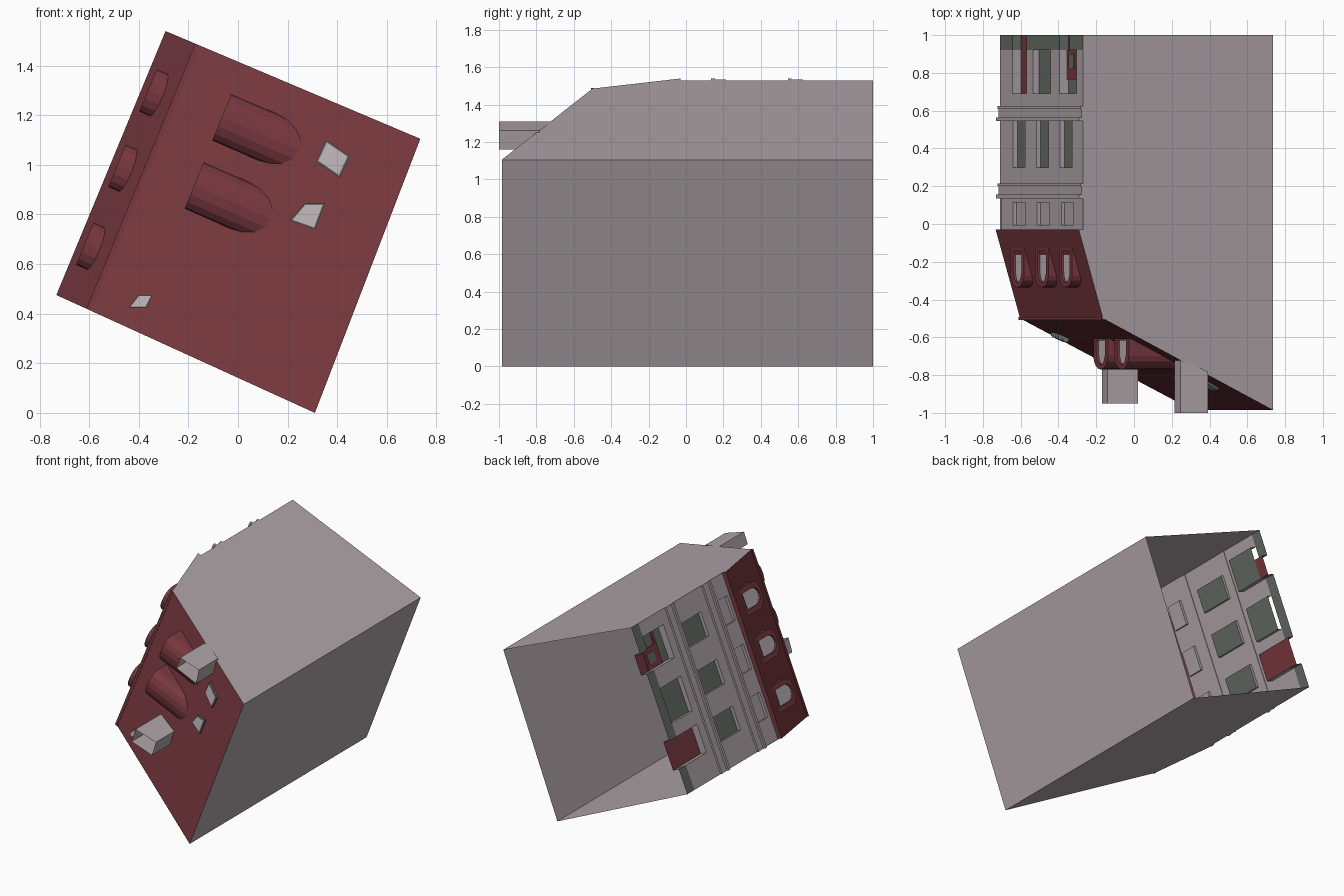
import bpy, bmesh, math
from mathutils import Vector

if "Cube" in bpy.data.objects:
    bpy.data.objects.remove(bpy.data.objects["Cube"])


def mat(name, rgb):
    m = bpy.data.materials.new(name)
    m.diffuse_color = (*rgb, 1)
    m.use_nodes = True
    m.node_tree.nodes["Principled BSDF"].inputs["Base Color"].default_value = m.diffuse_color
    return m


MATS = [mat("pale_stone", (.43, .37, .39)), mat("dark_red", (.19, .04, .05)),
        mat("grey_green", (.13, .15, .13)), mat("pale_glass", (.50, .45, .47))]
STONE, RED, GREEN, PALE = range(4)

# Footprint corners in x,z: the house lies with its street level at y = +1
A, B = Vector((-.71, .465)), Vector((-.27, 1.53))
C, D = Vector((.735, 1.105)), Vector((.31, 0))


def P(u, s, h):
    """u along the facade, s depth into the house, h height above street."""
    q = A.lerp(D, s).lerp(B.lerp(C, s), u)
    return (q.x, 1 - h, q.y)


EAVE, BREAK, TOP = (-.022, 1.03), (.105, 1.5), (1, 1.985)


def roof_s(h):
    (s0, h0), (s1, h1) = (EAVE, BREAK) if h < 1.5 else (BREAK, TOP)
    return s0 + (h - h0) / (h1 - h0) * (s1 - s0)


def roof_h(x, z):
    dx, dz = x - A.x, z - A.y
    u = (.39 * dx + .92 * dz) / 1.15
    s = (.92 * dx - .39 * dz) / (1.12 - .03 * u)
    return 1.5 + (s - .105) / .895 * .485


def build(name, faces):
    """faces: list of (material, [points])."""
    bm = bmesh.new()
    for m, pts in faces:
        bm.faces.new([bm.verts.new(p) for p in pts]).material_index = m
    bmesh.ops.remove_doubles(bm, verts=bm.verts, dist=1e-4)
    bmesh.ops.recalc_face_normals(bm, faces=bm.faces)
    me = bpy.data.meshes.new(name)
    bm.to_mesh(me)
    bm.free()
    for m in MATS:
        me.materials.append(m)
    ob = bpy.data.objects.new(name, me)
    bpy.context.collection.objects.link(ob)
    return ob


def panel(u0, u1, h0, h1, s):
    return [P(u0, s, h0), P(u1, s, h0), P(u1, s, h1), P(u0, s, h1)]


def box(name, m, u0, u1, s0, s1, h0, h1):
    f = [(m, panel(u0, u1, h0, h1, s)) for s in (s0, s1)]
    f += [(m, [P(u, s0, h0), P(u, s1, h0), P(u, s1, h1), P(u, s0, h1)]) for u in (u0, u1)]
    f += [(m, [P(u0, s0, h), P(u1, s0, h), P(u1, s1, h), P(u0, s1, h)]) for h in (h0, h1)]
    return build(name, f)


def storey(name, m, h0, h1, s, openings):
    """Wall strip with recessed openings (u0, u1, ha, hb, depth, material)."""
    f, last = [], 0
    for u0, u1, ha, hb, d, pane in openings:
        f.append((m, panel(last, u0, h0, h1, s)))
        f.append((pane, panel(u0, u1, ha, hb, s + d)))
        for u in (u0, u1):
            f.append((m, [P(u, s, ha), P(u, s + d, ha), P(u, s + d, hb), P(u, s, hb)]))
        for h, edge in ((ha, h0), (hb, h1)):
            if h != edge:
                f.append((m, panel(u0, u1, h, edge, s)))
                f.append((m, [P(u0, s, h), P(u1, s, h), P(u1, s + d, h), P(u0, s + d, h)]))
        last = u1
    f.append((m, panel(last, 1, h0, h1, s)))
    build(name, f)


# Facade storeys
storey("plinth", GREEN, 0, .08, 0, [(.15, .32, 0, .08, .045, RED), (.72, .84, 0, .08, .045, RED)])
storey("ground_floor", STONE, .08, .38, 0,
       [(.15, .32, .08, .31, .045, RED), (.40, .61, .08, .31, .03, GREEN),
        (.72, .92, .08, .31, .045, GREEN)])
storey("middle_floor", STONE, .38, .83, 0,
       [(u, u + .145, .445, .70, .022, GREEN) for u in (.16, .44, .725)])
storey("upper_floor", STONE, .83, 1.03, .008,
       [(u, u + .15, .885, 1.005, .018, STONE) for u in (.14, .43, .72)])

# Shop door pieces
box("side_door", RED, .72, .84, .038, .044, .08, .21)
box("side_door_glass", GREEN, .75, .81, .033, .038, .10, .18)
box("shop_transom", RED, .72, .92, .038, .044, .21, .235)

# Cornices: a flat band between two projecting mouldings
for i, h in enumerate((.375, .785)):
    box(f"cornice_band_{i}", STONE, 0, 1, -.007, .004, h, h + .075)
    box(f"cornice_lower_{i}", STONE, 0, 1, -.012, .004, h, h + .015)
    box(f"cornice_upper_{i}", STONE, 0, 1, -.02, .004, h + .06, h + .08)

# Side and back walls, open at street level
profile = [(0, 0), (1, 0), TOP, BREAK, EAVE, (0, 1.03)]
build("house_walls", [(STONE, [P(u, s, h) for s, h in profile]) for u in (0, 1)]
      + [(STONE, panel(0, 1, 0, TOP[1], 1))])

# Mansard and main roof with eave and ridge trims
slope = [(.008, 1.03), EAVE, BREAK, TOP]
build("roof", [(RED, [P(0, *a), P(1, *a), P(1, *b), P(0, *b)]) for a, b in zip(slope, slope[1:])])
box("roof_break_trim", RED, 0, 1, .097, .115, 1.492, 1.508)


def dormer(name, uc, w, sf, h0, h1, rise):
    def arch(k, base, top):
        pts = [(uc - w * k, base)]
        pts += [(uc - w * k * math.cos(math.pi * i / 8), top - rise + rise * math.sin(math.pi * i / 8))
                for i in range(9)]
        return pts + [(uc + w * k, base)]
    out = arch(1, h0, h1)
    inn = arch(.62, h0 + .012, h1 - .025)
    n, f = len(out), []
    for i in range(n):
        a, b, c, d = out[i], out[(i + 1) % n], inn[(i + 1) % n], inn[i]
        fr = lambda p, s: P(p[0], s, p[1])
        f.append((RED, [fr(a, sf), fr(b, sf), fr(c, sf), fr(d, sf)]))
        f.append((RED, [fr(d, sf), fr(c, sf), fr(c, sf + .012), fr(d, sf + .012)]))
        if i < n - 1:
            ra, rb = (max(roof_s(p[1]), sf + .001) for p in (a, b))
            f.append((RED, [fr(a, sf), fr(b, sf), fr(b, rb), fr(a, ra)]))
    f.append((PALE, [P(u, sf + .012, h) for u, h in inn]))
    build(name, f)


for i, u in enumerate((.205, .5, .785)):
    dormer(f"mansard_dormer_{i}", u, .08, .002, 1.13, 1.335, .06)
for i, u in enumerate((.545, .8)):
    dormer(f"roof_dormer_{i}", u, .087, .29, 1.605, 1.77, .07)


def prism(name, pts, side, low, high, cap=None):
    """Upright tube over an x,z outline; low/high give height at a point."""
    f = [(side, [(*(a[0], 1 - low(*a)), a[1]), (b[0], 1 - low(*b), b[1]),
                 (b[0], 1 - high(*b), b[1]), (a[0], 1 - high(*a), a[1])])
         for a, b in zip(pts, pts[1:] + pts[:1])]
    if cap is not None:
        f.append((cap, [(x, 1 - high(x, z), z) for x, z in pts]))
    build(name, f)


# Open chimney stacks
for i, (pts, top) in enumerate((
        ([(.245, 1.31), (.392, 1.262), (.37, 1.16), (.215, 1.23)], 2.0),
        ([(-.14, .68), (.02, .63), (-.01, .53), (-.17, .585)], 1.95))):
    prism(f"chimney_{i}", pts, STONE, lambda x, z: roof_h(x, z) - .01, lambda x, z: top)

# Skylights: green frame with a smaller pale pane
for i, pts in enumerate((
        [(.315, 1.015), (.355, 1.1), (.45, 1.035), (.41, .95)],
        [(.21, .775), (.27, .845), (.35, .845), (.31, .74)],
        [(-.44, .425), (-.40, .475), (-.345, .475), (-.37, .425)])):
    cx, cz = sum(p[0] for p in pts) / 4, sum(p[1] for p in pts) / 4
    small = [(cx + (x - cx) * .86, cz + (z - cz) * .86) for x, z in pts]
    prism(f"skylight_frame_{i}", pts, GREEN, roof_h, lambda x, z: roof_h(x, z) + .02, GREEN)
    prism(f"skylight_pane_{i}", small, PALE, lambda x, z: roof_h(x, z) + .02,
          lambda x, z: roof_h(x, z) + .025, PALE)
